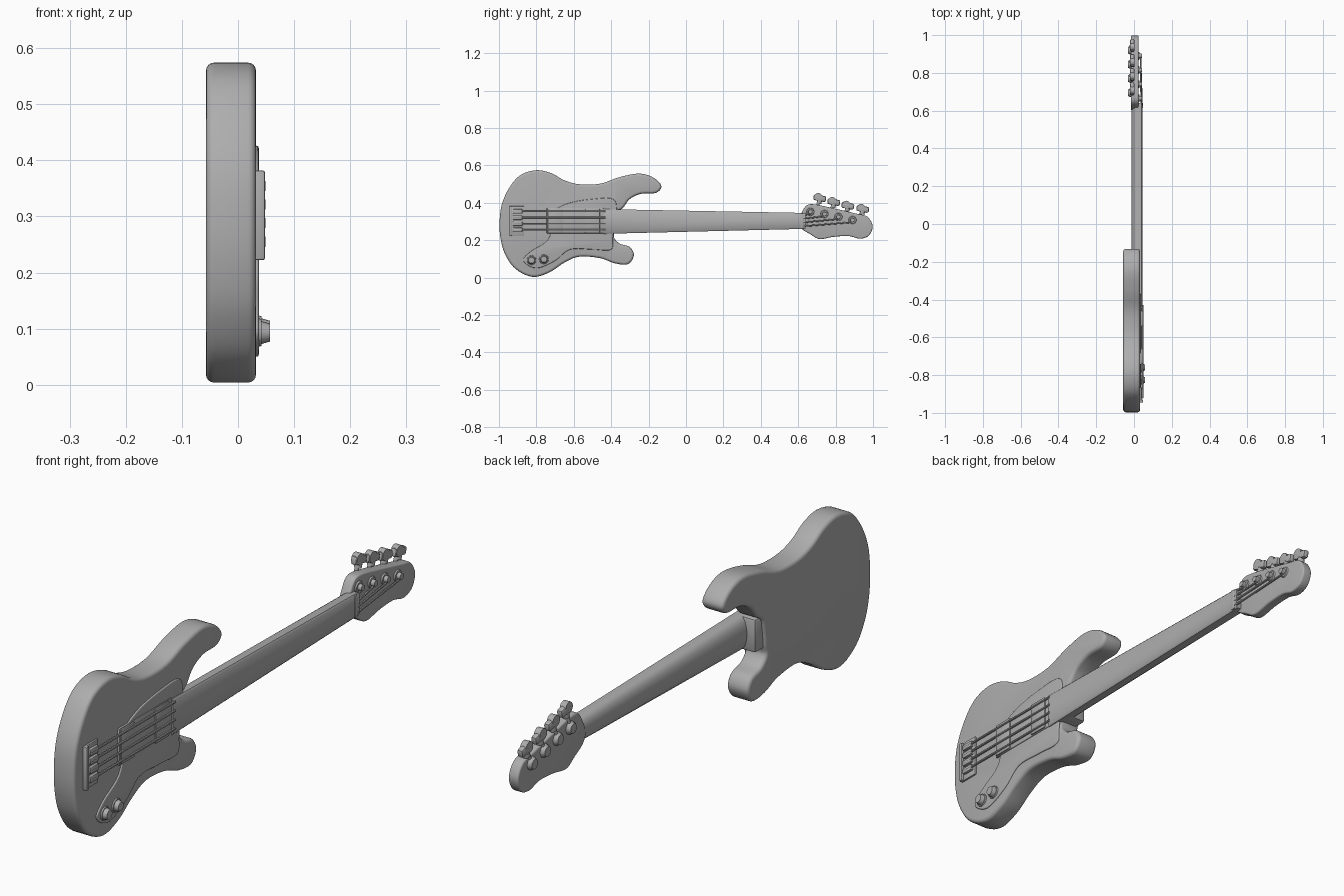
import bpy, bmesh, math
from mathutils import Vector, Matrix

cube = bpy.data.objects.get("Cube")
if cube:
    bpy.data.objects.remove(cube, do_unlink=True)

grey = bpy.data.materials.new("plain grey")
grey.use_nodes = True
grey.diffuse_color = (0.42, 0.42, 0.42, 1)
grey.node_tree.nodes["Principled BSDF"].inputs["Base Color"].default_value = (0.42, 0.42, 0.42, 1)


def finish(name, bm):
    bmesh.ops.recalc_face_normals(bm, faces=bm.faces)
    me = bpy.data.meshes.new(name)
    bm.to_mesh(me)
    bm.free()
    me.materials.append(grey)
    ob = bpy.data.objects.new(name, me)
    bpy.context.collection.objects.link(ob)
    bpy.ops.object.select_all(action='DESELECT')
    ob.select_set(True)
    bpy.context.view_layer.objects.active = ob
    bpy.ops.object.shade_smooth_by_angle(angle=math.radians(40))
    return ob


def loft(name, rings):
    """Skin a list of closed rings and cap both ends."""
    bm = bmesh.new()
    loops = [[bm.verts.new(p) for p in ring] for ring in rings]
    for a, b in zip(loops, loops[1:]):
        for i in range(len(a)):
            j = (i + 1) % len(a)
            bm.faces.new((a[i], a[j], b[j], b[i]))
    bm.faces.new(loops[0])
    bm.faces.new(loops[-1])
    return finish(name, bm)


def smooth_outline(pts, steps=5):
    """Closed Catmull-Rom curve through (y, z) points."""
    p = [Vector(q) for q in pts]
    n, out = len(p), []
    for i in range(n):
        a, b, c, d = p[i - 1], p[i], p[(i + 1) % n], p[(i + 2) % n]
        for s in range(steps):
            t = s / steps
            out.append(0.5 * (2 * b + (c - a) * t + (2 * a - 5 * b + 4 * c - d) * t * t
                              + (3 * b - a - 3 * c + d) * t ** 3))
    return out


def slab(name, pts, x0, x1, r, steps=5):
    """Outline in the y-z plane (clockwise), thickened along x with rounded rims."""
    line = smooth_outline(pts, steps)
    n = len(line)
    inward = []
    for i in range(n):
        t = (line[(i + 1) % n] - line[i - 1]).normalized()
        inward.append(Vector((t.y, -t.x)))
    arc = [math.pi / 2 * k / 4 for k in range(5)]
    prof = [(x0 + r * (1 - math.sin(a)), r * (1 - math.cos(a))) for a in reversed(arc)]
    prof += [(x1 - r * (1 - math.sin(a)), r * (1 - math.cos(a))) for a in arc]
    return loft(name, [[(x, *(q + d * m)) for q, m in zip(line, inward)] for x, d in prof])


def box(name, lo, hi, bevel=0.004, tilt=0):
    lo, hi = Vector(lo), Vector(hi)
    bm = bmesh.new()
    bmesh.ops.create_cube(bm, size=1)
    bmesh.ops.scale(bm, vec=hi - lo, verts=bm.verts)
    bmesh.ops.bevel(bm, geom=bm.edges[:], offset=bevel, segments=2, affect='EDGES', profile=0.5)
    bmesh.ops.transform(bm, verts=bm.verts,
                        matrix=Matrix.Translation((lo + hi) / 2) @ Matrix.Rotation(tilt, 4, 'X'))
    return finish(name, bm)


def rod(name, a, b, r0, r1=None, sides=16):
    """Cylinder or cone from point a to point b."""
    a, b = Vector(a), Vector(b)
    bm = bmesh.new()
    bmesh.ops.create_cone(bm, cap_ends=True, segments=sides, radius1=r0,
                          radius2=r0 if r1 is None else r1, depth=(b - a).length)
    rot = (b - a).to_track_quat('Z', 'Y').to_matrix().to_4x4()
    bmesh.ops.transform(bm, verts=bm.verts, matrix=Matrix.Translation((a + b) / 2) @ rot)
    return finish(name, bm)


# Body with two horns and a neck pocket
slab("body", [
    (-0.997, 0.29), (-0.985, 0.39), (-0.945, 0.48), (-0.885, 0.548), (-0.80, 0.574),
    (-0.72, 0.558), (-0.65, 0.52), (-0.57, 0.499), (-0.46, 0.502), (-0.355, 0.537),
    (-0.25, 0.556), (-0.175, 0.535), (-0.132, 0.49), (-0.16, 0.453), (-0.24, 0.448),
    (-0.30, 0.42), (-0.335, 0.375), (-0.365, 0.35), (-0.375, 0.30), (-0.38, 0.25),
    (-0.385, 0.215), (-0.355, 0.182), (-0.30, 0.163), (-0.279, 0.118), (-0.31, 0.072),
    (-0.38, 0.076), (-0.46, 0.104), (-0.57, 0.112), (-0.65, 0.08), (-0.73, 0.028),
    (-0.82, 0.004), (-0.91, 0.045), (-0.965, 0.12), (-0.99, 0.20)],
    -0.057, 0.032, 0.014)

# Thin guard plate under the strings and controls
slab("guard_plate", [
    (-0.71, 0.30), (-0.70, 0.36), (-0.62, 0.40), (-0.50, 0.42), (-0.39, 0.42), (-0.37, 0.35),
    (-0.39, 0.22), (-0.40, 0.15), (-0.50, 0.15), (-0.62, 0.15), (-0.70, 0.09),
    (-0.80, 0.05), (-0.87, 0.09), (-0.83, 0.14), (-0.74, 0.20)],
    0.028, 0.037, 0.004)

# Neck: flat fingerboard, rounded back, tapering to the nut
def neck_ring(y, half, mid):
    ring = [(0.040, y, mid - half), (0.045, y, mid - half + 0.006),
            (0.045, y, mid + half - 0.006), (0.040, y, mid + half)]
    for k in range(13):
        a = math.pi * k / 12
        ring.append((0.022 - 0.035 * math.sin(a) ** 0.8, y, mid + half * math.cos(a)))
    return ring

loft("neck", [neck_ring(-0.44, 0.066, 0.300), neck_ring(0.615, 0.043, 0.303),
              neck_ring(0.64, 0.041, 0.303)])
box("neck_heel", (-0.047, -0.46, 0.238), (0.03, -0.335, 0.362), 0.01)
box("nut", (0.02, 0.612, 0.262), (0.047, 0.628, 0.344), 0.003)

# Headstock
slab("headstock", [
    (0.60, 0.30), (0.617, 0.345), (0.645, 0.386), (0.69, 0.391), (0.79, 0.37), (0.91, 0.342),
    (0.97, 0.325), (0.998, 0.275), (0.978, 0.225), (0.93, 0.208), (0.87, 0.222),
    (0.79, 0.218), (0.714, 0.206), (0.665, 0.232), (0.617, 0.262)],
    -0.016, 0.024, 0.007)

# Tuners: post, gear housing, stem and lobed key
string_z = [0.354, 0.321, 0.288, 0.255]
posts = [(0.665, 0.352), (0.74, 0.34), (0.815, 0.325), (0.89, 0.308)]
keys = [(0.715, 0.425), (0.79, 0.404), (0.865, 0.384), (0.945, 0.367)]
slant = -0.2
for i, ((py, pz), (ky, kz)) in enumerate(zip(posts, keys), 1):
    rod(f"tuner_washer_{i}", (0.02, py, pz), (0.029, py, pz), 0.023, 0.019)
    rod(f"tuner_post_{i}", (0.02, py, pz), (0.043, py, pz), 0.013, 0.011)
    gy, gz = py + 0.03, pz
    rod(f"gear_housing_{i}", (-0.031, gy, gz), (-0.012, gy, gz), 0.018, 0.026)
    rod(f"key_stem_{i}", (-0.015, gy, gz), (-0.010, ky, kz), 0.008)
    rod(f"key_collar_{i}", (-0.011, ky - 0.004, kz - 0.028), (-0.010, ky, kz - 0.012), 0.013)
    box(f"key_{i}", (-0.021, ky - 0.034, kz - 0.016), (0.003, ky + 0.034, kz + 0.016), 0.009, slant)
    rod(f"key_lobe_{i}", (-0.021, ky - 0.008, kz + 0.006), (0.003, ky - 0.008, kz + 0.006), 0.021)

# Strings over the body and from nut to posts
for i, (z, (py, pz)) in enumerate(zip(string_z, posts), 1):
    rod(f"body_string_{i}", (0.045, -0.92, z), (0.045, -0.43, z), 0.0045, sides=8)
    rod(f"head_string_{i}", (0.043, 0.62, 0.303 + (z - 0.303) * 0.6),
        (0.034, py, pz - 0.012), 0.004, sides=8)
    box(f"saddle_{i}", (0.03, -0.925, z - 0.012), (0.049, -0.875, z + 0.012), 0.004)

# Bridge plate with raised tail
box("bridge_plate", (0.028, -0.945, 0.222), (0.039, -0.865, 0.382), 0.003)
box("bridge_tail", (0.028, -0.945, 0.222), (0.048, -0.93, 0.382), 0.004)

# Pickups: long block with two rails
box("pickup_base", (0.03, -0.745, 0.236), (0.040, -0.44, 0.372), 0.004)
for i, y in enumerate((-0.70, -0.50), 1):
    box(f"pickup_{i}", (0.03, y - 0.04, 0.24), (0.045, y + 0.04, 0.368), 0.004)

# Control knobs
for i, (y, z) in enumerate(((-0.826, 0.093), (-0.76, 0.098)), 1):
    rod(f"knob_skirt_{i}", (0.03, y, z), (0.042, y, z), 0.027, 0.024, 20)
    rod(f"knob_{i}", (0.04, y, z), (0.057, y, z), 0.021, 0.016, 20)
